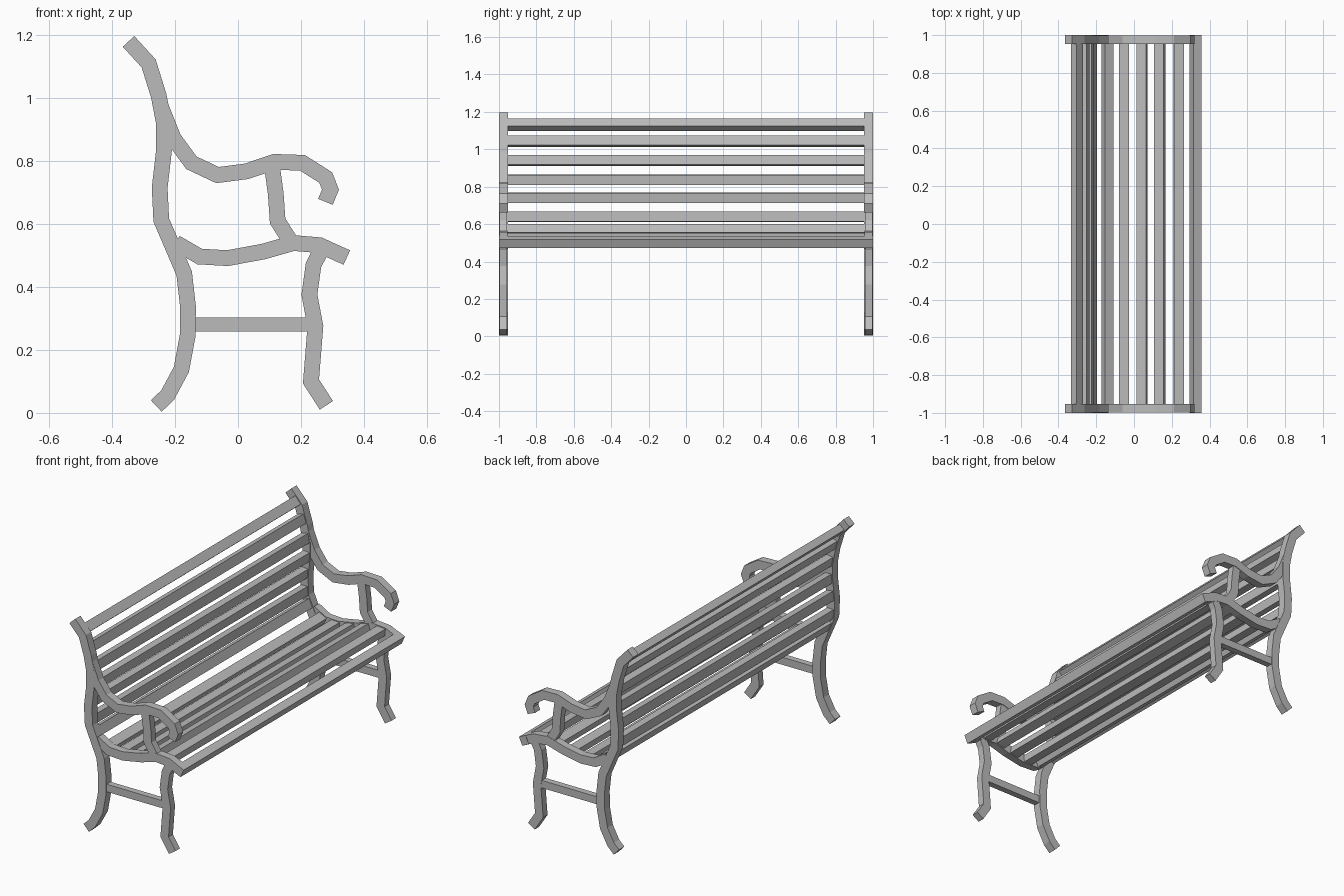
import bpy
import bmesh
from mathutils import Vector

cube = bpy.data.objects.get("Cube")
if cube:
    bpy.data.objects.remove(cube)

grey = bpy.data.materials.new("plain_grey")
grey.use_nodes = True
COLOUR = (0.5, 0.5, 0.5, 1)
grey.diffuse_color = COLOUR
grey.node_tree.nodes["Principled BSDF"].inputs["Base Color"].default_value = COLOUR

BAR = 0.05      # width of the frame bars in side profile
DEPTH = 0.046   # thickness of the end frames along y


def prism(name, outline, y0, y1):
    """Extrude an x-z outline from y0 to y1."""
    bm = bmesh.new()
    face = bm.faces.new([bm.verts.new((x, y0, z)) for x, z in outline])
    new = bmesh.ops.extrude_face_region(bm, geom=[face])["geom"]
    verts = [v for v in new if isinstance(v, bmesh.types.BMVert)]
    bmesh.ops.translate(bm, verts=verts, vec=(0, y1 - y0, 0))
    bmesh.ops.recalc_face_normals(bm, faces=bm.faces)
    mesh = bpy.data.meshes.new(name)
    bm.to_mesh(mesh)
    bm.free()
    mesh.materials.append(grey)
    obj = bpy.data.objects.new(name, mesh)
    bpy.context.collection.objects.link(obj)
    return obj


def ribbon(path, width):
    """Outline of a mitred strip that follows a path."""
    pts = [Vector(p) for p in path]
    dirs = [(b - a).normalized() for a, b in zip(pts, pts[1:])]
    left, right = [], []
    for i, p in enumerate(pts):
        before, after = dirs[max(i - 1, 0)], dirs[min(i, len(dirs) - 1)]
        t = (before + after).normalized()
        off = Vector((-t.y, t.x)) * (width / 2 / t.dot(after))
        left.append(p + off)
        right.append(p - off)
    return left + right[::-1]


def at(path, axis, value):
    """Point on the path where the given coordinate has the value."""
    for a, b in zip(path, path[1:]):
        if min(a[axis], b[axis]) <= value <= max(a[axis], b[axis]):
            return Vector(a).lerp(Vector(b), (value - a[axis]) / (b[axis] - a[axis]))


def slat(name, path, axis, value, width=0.053, thick=0.04):
    """Plank between the end frames, turned to follow the path."""
    c = at(path, axis, value)
    t = (at(path, axis, value + 0.025) - at(path, axis, value - 0.025)).normalized()
    prism(name, ribbon([c - t * width / 2, c + t * width / 2], thick), -0.955, 0.955)


# Centre lines of the cast end frame
back = [(-0.348, 1.181), (-0.284, 1.111), (-0.252, 1.008), (-0.235, 0.919),
        (-0.235, 0.837), (-0.249, 0.716), (-0.244, 0.613), (-0.171, 0.443),
        (-0.159, 0.338), (-0.16, 0.246), (-0.18, 0.138), (-0.224, 0.056),
        (-0.26, 0.022)]
arm = [(-0.245, 0.973), (-0.205, 0.873), (-0.148, 0.795), (-0.065, 0.756),
       (0.027, 0.768), (0.116, 0.798), (0.205, 0.795), (0.279, 0.748),
       (0.294, 0.71), (0.278, 0.671)]
seat = [(-0.198, 0.541), (-0.122, 0.497), (-0.033, 0.492), (0.081, 0.513),
        (0.176, 0.54), (0.26, 0.533), (0.346, 0.494)]
front_leg = [(0.268, 0.525), (0.24, 0.47), (0.227, 0.376), (0.246, 0.275),
             (0.232, 0.1), (0.281, 0.024)]
arm_post = [(0.108, 0.785), (0.12, 0.697), (0.126, 0.61), (0.167, 0.545)]
brace = [(-0.15, 0.281), (0.235, 0.281)]

# name, path, bar width, thickness along y
parts = [("back_post", back, BAR, DEPTH + 0.002),
         ("armrest", arm, BAR, DEPTH),
         ("seat_rail", seat[:-1] + [(0.325, 0.503)], BAR, DEPTH - 0.002),
         ("front_leg", front_leg, BAR, DEPTH - 0.006),
         ("arm_post", arm_post, BAR, DEPTH - 0.006),
         ("leg_brace", brace, 0.043, DEPTH - 0.01)]
for side, sign in (("left", 1), ("right", -1)):
    for name, path, width, depth in parts:
        inset = (0.048 - depth) / 2
        prism(f"{side}_{name}", ribbon(path, width),
              sign * (1 - inset), sign * (1 - inset - depth))

# Back and seat slats
for i, z in enumerate((1.131, 1.043, 0.94, 0.837, 0.741, 0.639, 0.568)):
    slat(f"back_slat_{i + 1}", back, 1, z)
for i, x in enumerate((-0.14, -0.053, 0.042, 0.137, 0.236)):
    slat(f"seat_slat_{i + 1}", seat, 0, x)

# Front edge beam across the full length
prism("front_beam", ribbon([(0.305, 0.5125), (0.346, 0.494)], BAR), -1, 1)
